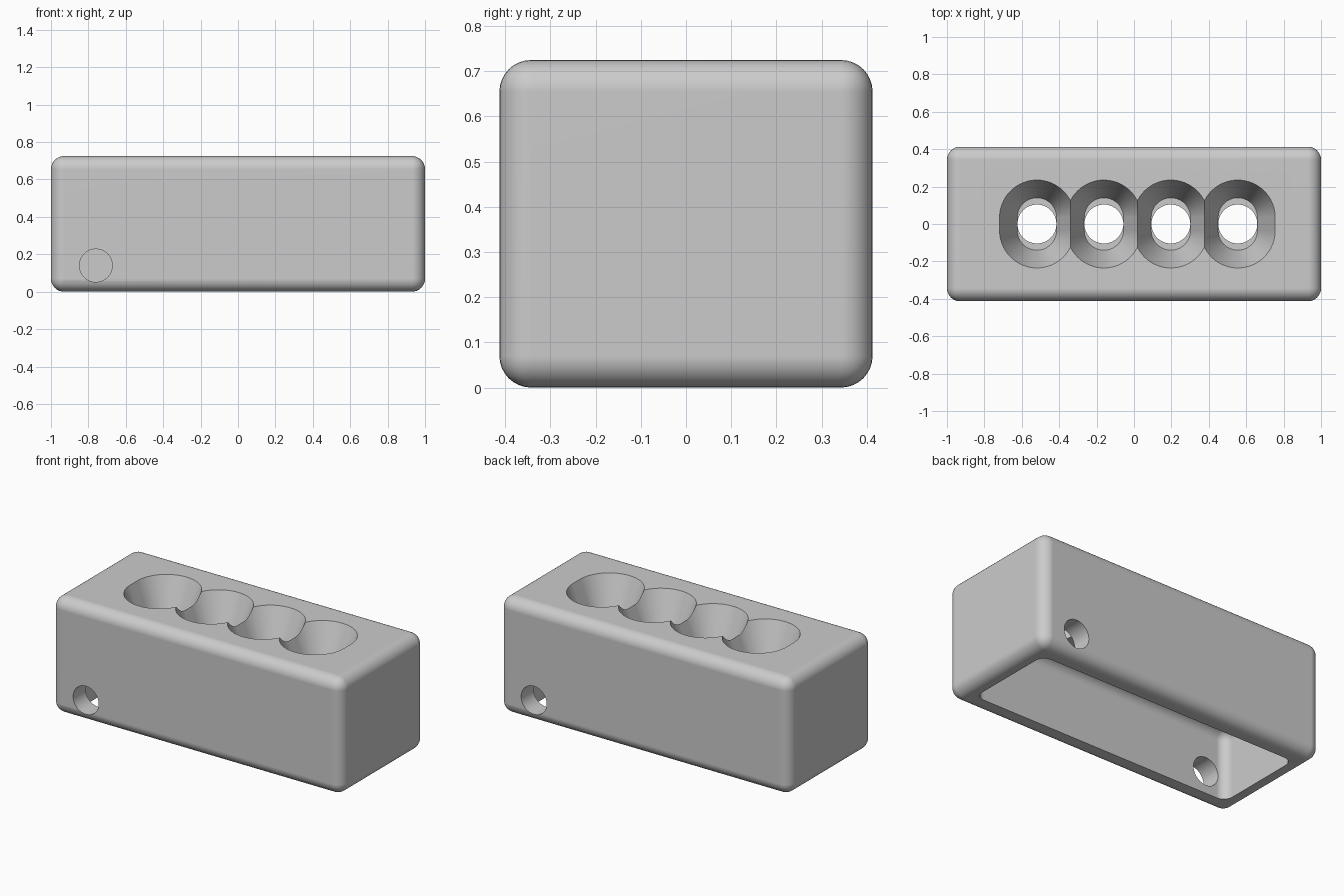
import bpy, bmesh
from math import sin, cos, pi, radians
from mathutils import Matrix, Vector

cube = bpy.data.objects.get("Cube")
if cube:
    bpy.data.objects.remove(cube, do_unlink=True)

WIDTH, DEPTH, HEIGHT = 2.0, 0.826, 0.725
CEILING = 0.42       # top of the hollow underside
SLOT_FLOOR = 0.475   # bottom of the tapered slots


def make_object(name, bm):
    bmesh.ops.recalc_face_normals(bm, faces=bm.faces)
    mesh = bpy.data.meshes.new(name)
    bm.to_mesh(mesh)
    bm.free()
    obj = bpy.data.objects.new(name, mesh)
    bpy.context.collection.objects.link(obj)
    return obj


def rounded_box(name, size, z_low, radius):
    bm = bmesh.new()
    centre = Matrix.Translation((0, 0, z_low + size[2] / 2))
    bmesh.ops.create_cube(bm, size=1, matrix=centre @ Matrix.Diagonal((*size, 1)))
    bmesh.ops.bevel(bm, geom=bm.edges[:], offset=radius, segments=8,
                    profile=0.5, affect='EDGES')
    return make_object(name, bm)


def lofted_plug(name, stations, stretch, matrix):
    """Solid through (height, radius) rings, each lengthened along y by stretch."""
    bm = bmesh.new()
    rings = []
    for z, r in stations:
        ring = []
        for side in (1, -1):
            for i in range(33):
                a = pi * i / 32
                ring.append(bm.verts.new((side * r * cos(a), side * (r * sin(a) + stretch), z)))
        rings.append(ring)
    for low, high in zip(rings, rings[1:]):
        for i in range(len(low)):
            j = (i + 1) % len(low)
            bm.faces.new((low[i], low[j], high[j], high[i]))
    bm.faces.new(rings[0])
    bm.faces.new(rings[-1])
    bmesh.ops.remove_doubles(bm, verts=bm.verts[:], dist=1e-5)
    bm.transform(matrix)
    return make_object(name, bm)


# Outer block
block = rounded_box("holder_block", (WIDTH, DEPTH, HEIGHT), 0, 0.07)

# Hollow underside
cutters = [rounded_box("cavity_cutter", (1.8, 0.58, CEILING + 0.3), -0.3, 0.06)]

# Row of tapered slots, each with a round hole through its floor
top_r, floor_r, over = 0.2, 0.105, 0.02
slope = (top_r - floor_r) / (HEIGHT - SLOT_FLOOR)
for i in range(4):
    place = Matrix.Translation((0.018 + (i - 1.5) * 0.358, 0, 0))
    cutters.append(lofted_plug("slot_cutter", [(SLOT_FLOOR, floor_r),
                   (HEIGHT + over, top_r + slope * over)], 0.035, place))
    cutters.append(lofted_plug("hole_cutter", [(CEILING - 0.1, floor_r - 0.001),
                   (SLOT_FLOOR + 0.03, floor_r - 0.001)], 0, place))

# One cable hole in the front wall, one in the back wall at the opposite end
for side in (-1, 1):
    place = Matrix.Translation((side * 0.76, side * 0.36, 0.14)) @ Matrix.Rotation(pi / 2, 4, 'X')
    cutters.append(lofted_plug("cable_hole_cutter", [(-0.15, 0.088), (0.15, 0.088)], 0, place))

bpy.context.view_layer.objects.active = block
for cutter in cutters:
    cutter.hide_render = True
    mod = block.modifiers.new("cut", 'BOOLEAN')
    mod.operation, mod.solver, mod.object = 'DIFFERENCE', 'EXACT', cutter
    bpy.ops.object.modifier_apply(modifier=mod.name)
    bpy.data.objects.remove(cutter, do_unlink=True)

# Plain grey finish
grey = bpy.data.materials.new("light_grey")
grey.use_nodes = True
colour = (0.6, 0.6, 0.6, 1)
grey.diffuse_color = colour
grey.node_tree.nodes["Principled BSDF"].inputs["Base Color"].default_value = colour
block.data.materials.clear()
block.data.materials.append(grey)

# Smooth fillets and bores, crisp rims
bpy.ops.object.select_all(action='DESELECT')
block.select_set(True)
bpy.ops.object.shade_smooth_by_angle(angle=radians(30))
normals = block.modifiers.new("flat_face_normals", 'WEIGHTED_NORMAL')
normals.keep_sharp = True
